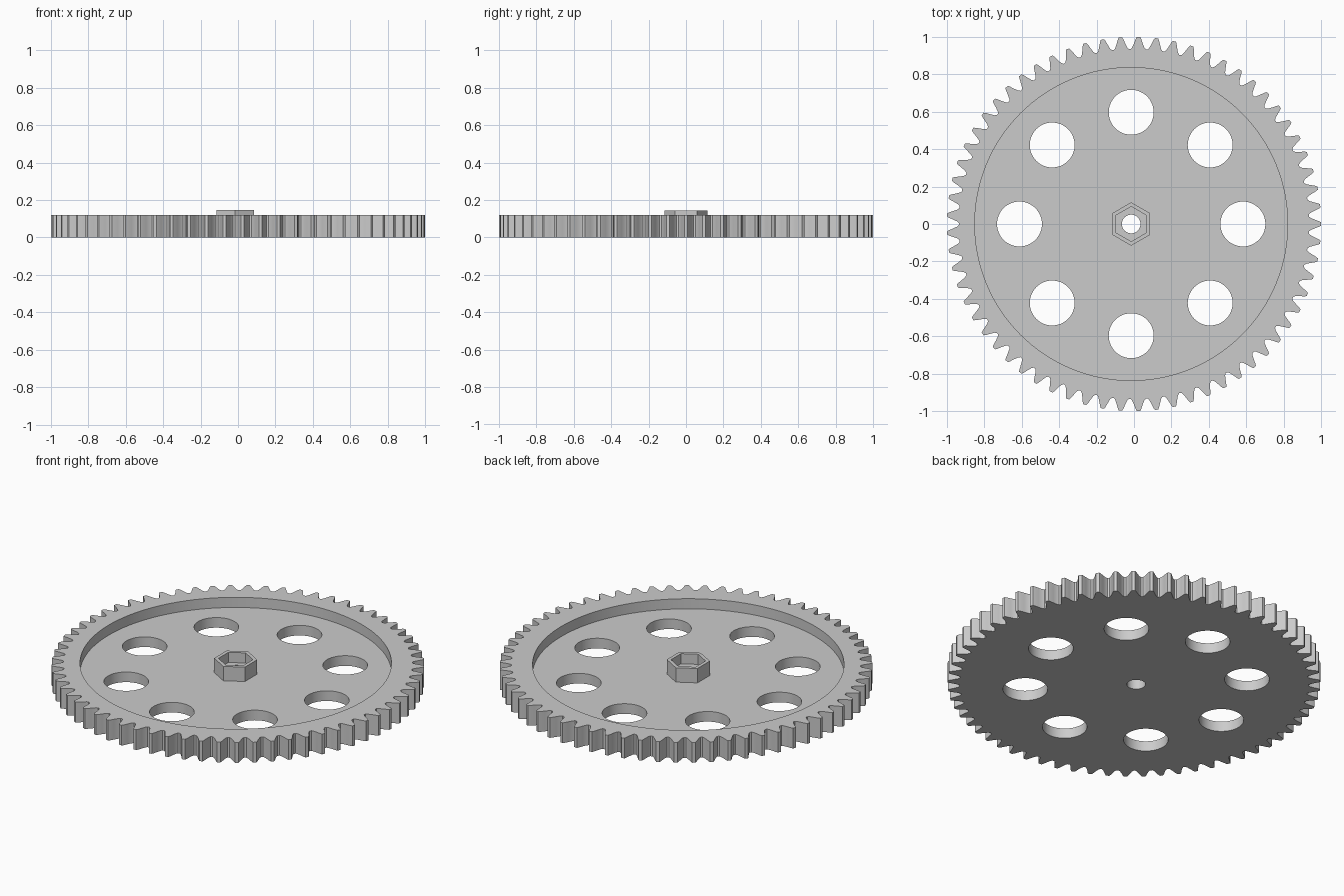
import bpy, bmesh, math
from math import cos, sin, pi, tau, radians

cube = bpy.data.objects.get("Cube")
if cube:
    bpy.data.objects.remove(cube, do_unlink=True)

TEETH = 65
AXIS_X = -0.015          # centre of the web, holes and hub
FLOOR, RIM_TOP, HUB_TOP = 0.06, 0.12, 0.145

grey = bpy.data.materials.new("light grey")
grey.use_nodes = True
colour = (0.6, 0.6, 0.6, 1)
grey.diffuse_color = colour
grey.node_tree.nodes["Principled BSDF"].inputs["Base Color"].default_value = colour


def ring(radius, sides, centre=(AXIS_X, 0), turn=0.0):
    return [(centre[0] + radius * cos(turn + tau * i / sides),
             centre[1] + radius * sin(turn + tau * i / sides)) for i in range(sides)]


def prism(name, outline, z0, z1):
    bm = bmesh.new()
    base = bm.faces.new([bm.verts.new((x, y, z0)) for x, y in outline])
    top = bmesh.ops.extrude_face_region(bm, geom=[base])["geom"]
    bmesh.ops.translate(bm, vec=(0, 0, z1 - z0),
                        verts=[v for v in top if isinstance(v, bmesh.types.BMVert)])
    bmesh.ops.recalc_face_normals(bm, faces=bm.faces)
    mesh = bpy.data.meshes.new(name)
    bm.to_mesh(mesh)
    bm.free()
    mesh.materials.append(grey)
    obj = bpy.data.objects.new(name, mesh)
    bpy.context.collection.objects.link(obj)
    return obj


def carve(obj, cutters):
    for cutter in cutters:
        mod = obj.modifiers.new("cut", 'BOOLEAN')
        mod.operation, mod.solver, mod.object = 'DIFFERENCE', 'EXACT', cutter
    graph = bpy.context.evaluated_depsgraph_get()
    mesh = bpy.data.meshes.new_from_object(obj.evaluated_get(graph))
    obj.modifiers.clear()
    obj.data = mesh
    for cutter in cutters:
        bpy.data.objects.remove(cutter, do_unlink=True)


# Toothed outline: half a tooth as (fraction of pitch, radius), mirrored
half = [(0.09, 1.0), (0.15, 0.99), (0.24, 0.968), (0.35, 0.945), (0.44, 0.936)]
tooth = [(-f, r) for f, r in reversed(half)] + half
outline = [(r * cos(tau * (i + f) / TEETH), r * sin(tau * (i + f) / TEETH))
           for i in range(TEETH) for f, r in tooth]
gear = prism("gear_wheel", outline, 0, RIM_TOP)

# Recessed web, eight lightening holes and the shaft bore
cutters = [prism("recess_cutter", ring(0.836, 128), FLOOR, 0.3),
           prism("bore_cutter", ring(0.05, 32), -0.1, 0.3)]
for i in range(8):
    a = i * pi / 4
    centre = (AXIS_X + 0.597 * cos(a), 0.597 * sin(a))
    cutters.append(prism("hole_cutter", ring(0.12, 48, centre), -0.1, 0.3))
carve(gear, cutters)

# Hexagonal hub with a hexagonal socket
hub = prism("hex_hub", ring(0.116, 6, turn=pi / 6), FLOOR, HUB_TOP)
carve(hub, [prism("socket_cutter", ring(0.093, 6, turn=pi / 6), 0.085, 0.3),
            prism("hub_bore_cutter", ring(0.05, 32), -0.1, 0.3)])

# Smooth round walls, crisp edges
bpy.ops.object.select_all(action='DESELECT')
for obj in (gear, hub):
    obj.select_set(True)
bpy.context.view_layer.objects.active = gear
bpy.ops.object.shade_smooth_by_angle(angle=radians(20))
